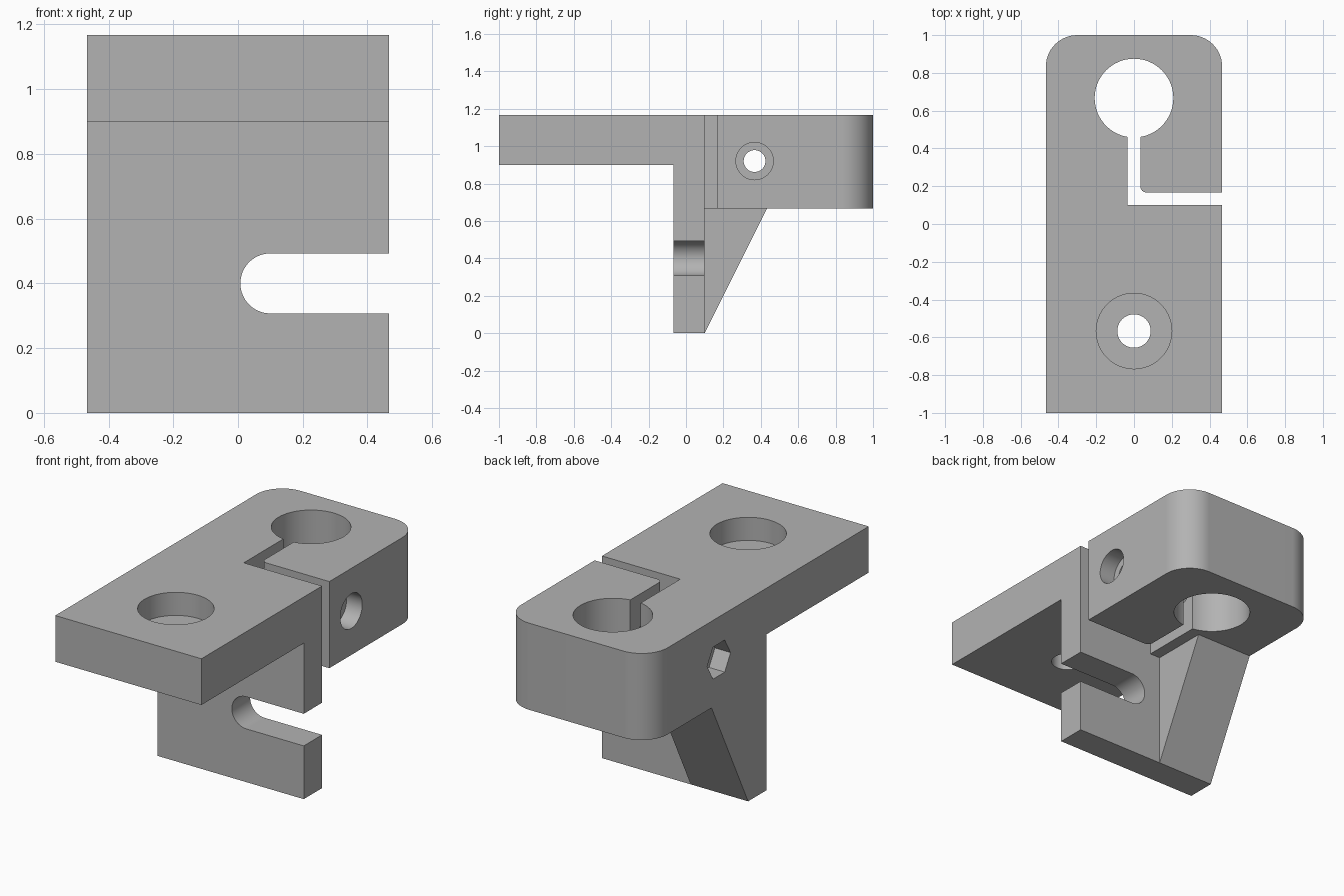
import bpy, bmesh, math
from mathutils import Matrix, Vector

default = bpy.data.objects.get("Cube")
if default:
    bpy.data.objects.remove(default, do_unlink=True)

U = 1 / 30            # modelling unit
HALF = 14 * U         # half of the width
TOP = 35 * U

grey = bpy.data.materials.new("plain grey")
grey.use_nodes = True
colour = (0.45, 0.45, 0.45, 1)
grey.diffuse_color = colour
grey.node_tree.nodes["Principled BSDF"].inputs["Base Color"].default_value = colour


def prism(name, points, axis, start, end):
    """Extrude a closed outline along x (outline y,z), y (x,z) or z (x,y)."""
    place = {"x": lambda a, b: (start, a, b),
             "y": lambda a, b: (a, start, b),
             "z": lambda a, b: (a, b, start)}[axis]
    bm = bmesh.new()
    face = bm.faces.new([bm.verts.new(place(a, b)) for a, b in points])
    out = bmesh.ops.extrude_face_region(bm, geom=[face])
    shift = Vector([(end - start) * (axis == k) for k in "xyz"])
    moved = [g for g in out["geom"] if isinstance(g, bmesh.types.BMVert)]
    bmesh.ops.translate(bm, verts=moved, vec=shift)
    bmesh.ops.recalc_face_normals(bm, faces=bm.faces)
    mesh = bpy.data.meshes.new(name)
    bm.to_mesh(mesh)
    bm.free()
    mesh.materials.append(grey)
    obj = bpy.data.objects.new(name, mesh)
    bpy.context.collection.objects.link(obj)
    return obj


def arc(cx, cy, r, a0, a1, steps):
    angles = [math.radians(a0 + (a1 - a0) * i / steps) for i in range(steps + 1)]
    return [(cx + r * math.cos(a), cy + r * math.sin(a)) for a in angles]


def circle(cx, cy, r, sides=64):
    return arc(cx, cy, r, 0, 360, sides)[:-1]


def combine(target, tool, operation="DIFFERENCE"):
    bpy.context.view_layer.objects.active = target
    mod = target.modifiers.new("combine", "BOOLEAN")
    mod.operation, mod.solver, mod.object = operation, "EXACT", tool
    bpy.ops.object.modifier_apply(modifier=mod.name)
    bpy.data.objects.remove(tool, do_unlink=True)


# Main body: mounting plate, upright leg and thick clamp block
leg_front, leg_back = -2 * U, 3 * U
plate_low, block_low = 27 * U, 20 * U
bracket = prism("clamp_bracket", [
    (-1, plate_low), (leg_front, plate_low), (leg_front, 0), (leg_back, 0),
    (leg_back, block_low), (1, block_low), (1, TOP), (-1, TOP)], "x", -HALF, HALF)

# Rounded rear corners
bm = bmesh.new()
bm.from_mesh(bracket.data)
rear = [e for e in bm.edges if all(v.co.y > 0.99 for v in e.verts)
        and abs(e.verts[0].co.z - e.verts[1].co.z) > 0.1]
bmesh.ops.bevel(bm, geom=rear, offset=5 * U, segments=14, profile=0.5, affect="EDGES")
bm.to_mesh(bracket.data)
bm.free()

# Sloping rib on one side, sunk slightly into the leg and block
rib = prism("rib", [
    (leg_back, 0), (13 * U, block_low), (13 * U, block_low + U),
    (leg_back - U, block_low + U), (leg_back - U, 0)], "x", -HALF, -3 * U)
combine(bracket, rib, "UNION")

# Rod bore and the stepped clamping slit
combine(bracket, prism("rod_bore", circle(0, 20 * U, 6.25 * U), "z", 0.6, 1.3))
slit = [(-U, leg_back), (0.6, leg_back), (0.6, 5 * U)]
slit += arc(2 * U, 6 * U, U, 270, 180, 8)
slit += [(U, 16 * U), (-U, 16 * U)]
combine(bracket, prism("slit", slit, "z", 0.6, 1.3))

# Countersunk mounting hole in the plate
combine(bracket, prism("mount_hole", circle(0, -17 * U, 2.65 * U), "z", 0.8, 1.3))
combine(bracket, prism("mount_recess", circle(0, -17 * U, 6 * U), "z", TOP - 4 * U, 1.3))

# Clamp screw hole, head recess and hexagonal nut pocket
sy, sz = 11 * U, 27.6 * U
combine(bracket, prism("screw_hole", circle(sy, sz, 1.75 * U, 48), "x", -0.6, 0.6))
combine(bracket, prism("head_recess", circle(sy, sz, 3 * U, 48), "x", HALF - 3 * U, 0.6))
combine(bracket, prism("nut_pocket", circle(sy, sz, 3.2 * U, 6), "x", -0.6, -HALF + 3 * U))

# Open-ended adjustment slot through the leg
r = 2.78 * U
slot = arc(3 * U, 12 * U, r, 90, 270, 32) + [(0.6, 12 * U - r), (0.6, 12 * U + r)]
combine(bracket, prism("leg_slot", slot, "y", -0.2, 0.2))

# Smooth the curved walls and keep the flats flat
bpy.ops.object.select_all(action="DESELECT")
bracket.select_set(True)
bpy.context.view_layer.objects.active = bracket
bpy.ops.object.shade_smooth_by_angle(angle=math.radians(25))
weighted = bracket.modifiers.new("flat_faces", "WEIGHTED_NORMAL")
weighted.keep_sharp = True
